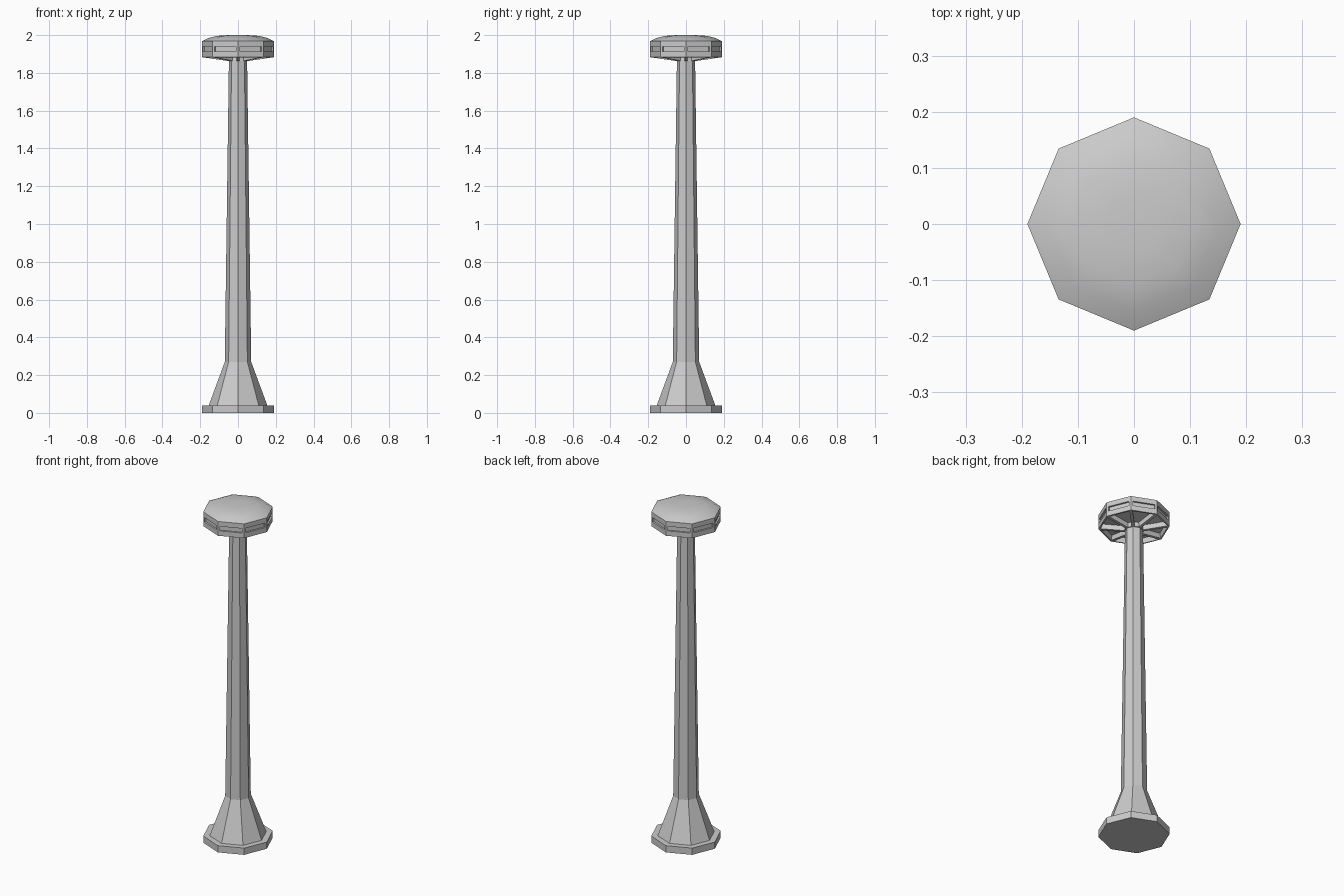
import bpy, bmesh, math
from mathutils import Vector

if "Cube" in bpy.data.objects:
    bpy.data.objects.remove(bpy.data.objects["Cube"])

SIDES = 8


def loft(name, profile):
    """Octagonal solid from (radius, z) rings; returns bmesh and side faces per band."""
    bm = bmesh.new()
    rings = []
    for r, z in profile:
        rings.append([bm.verts.new((r * math.cos(i * math.tau / SIDES),
                                    r * math.sin(i * math.tau / SIDES), z))
                      for i in range(SIDES)])
    bands = []
    for a, b in zip(rings, rings[1:]):
        bands.append([bm.faces.new((a[i], a[(i + 1) % SIDES], b[(i + 1) % SIDES], b[i]))
                      for i in range(SIDES)])
    bm.faces.new(rings[0][::-1])
    bm.faces.new(rings[-1])
    return bm, bands


def finish(name, bm):
    mesh = bpy.data.meshes.new(name)
    bm.normal_update()
    bm.to_mesh(mesh)
    bm.free()
    ob = bpy.data.objects.new(name, mesh)
    bpy.context.collection.objects.link(ob)
    return ob


def recess(bm, faces, margin, depth, z_mid=None, z_scale=1.0):
    """Sink a panel into each face."""
    bm.normal_update()
    bmesh.ops.inset_individual(bm, faces=faces, thickness=margin, use_even_offset=True)
    if z_mid is not None:
        for v in {v for f in faces for v in f.verts}:
            v.co.z = z_mid + (v.co.z - z_mid) * z_scale
    bm.normal_update()
    bmesh.ops.inset_individual(bm, faces=faces, thickness=0.0, depth=-depth)


# Foot plate
bm, _ = loft("foot_plate", [(0.19, 0.0), (0.19, 0.04)])
finish("foot_plate", bm)

# Flared foot and tapering post
bm, _ = loft("post", [(0.155, 0.04), (0.07, 0.27), (0.048, 1.88)])
finish("post", bm)

# Lamp head: ribbed underside, slotted band, domed cap
bm, bands = loft("lamp_head", [(0.045, 1.862), (0.19, 1.883), (0.19, 1.968),
                               (0.155, 1.985), (0.11, 1.996), (0.05, 2.0)])
recess(bm, bands[0], 0.008, 0.03)
recess(bm, bands[1], 0.011, 0.01, 1.926, 0.42)
for f in bm.faces:
    f.smooth = f.calc_center_median().z > 1.969
bm.normal_update()
for e in bm.edges:
    # keep the rim under the dome crisp
    if any(not f.smooth for f in e.link_faces):
        e.smooth = False
finish("lamp_head", bm)
